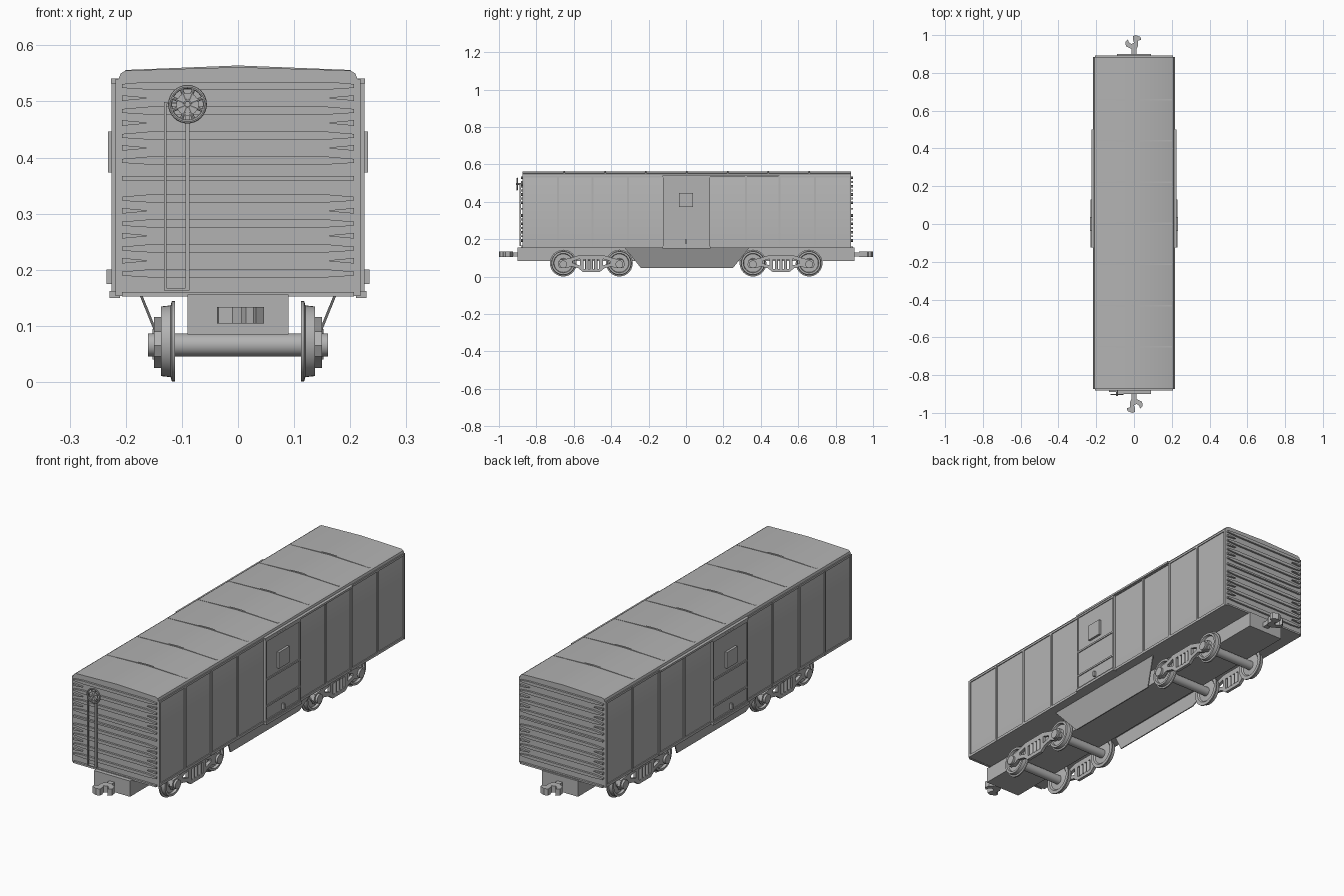
import bpy, bmesh, math
from mathutils import Matrix, Vector

old = bpy.data.objects.get("Cube")
if old:
    bpy.data.objects.remove(old, do_unlink=True)

grey = bpy.data.materials.new("plain grey")
grey.use_nodes = True
GREY = (0.45, 0.45, 0.45, 1)
grey.diffuse_color = GREY
grey.node_tree.nodes["Principled BSDF"].inputs["Base Color"].default_value = GREY
parts = []


def finish(name, bm, mirror=False):
    bmesh.ops.recalc_face_normals(bm, faces=bm.faces)
    mesh = bpy.data.meshes.new(name)
    bm.to_mesh(mesh)
    bm.free()
    mesh.materials.append(grey)
    ob = bpy.data.objects.new(name, mesh)
    bpy.context.collection.objects.link(ob)
    if mirror:
        ob.modifiers.new("both sides", "MIRROR")
    parts.append(ob)
    return ob


def place(axis, p, t):
    return {"x": (t, p[0], p[1]), "y": (p[0], t, p[1]), "z": (p[0], p[1], t)}[axis]


def prism(bm, axis, pts, a, b):
    """Extrude a flat outline along an axis from a to b."""
    lo = [bm.verts.new(place(axis, p, a)) for p in pts]
    hi = [bm.verts.new(place(axis, p, b)) for p in pts]
    bm.faces.new(lo)
    bm.faces.new(hi)
    for i in range(len(pts)):
        j = (i + 1) % len(pts)
        bm.faces.new((lo[i], lo[j], hi[j], hi[i]))


def box(bm, x0, x1, y0, y1, z0, z1):
    prism(bm, "z", [(x0, y0), (x1, y0), (x1, y1), (x0, y1)], z0, z1)


def rod(bm, p, q, r, n=16):
    p, q = Vector(p), Vector(q)
    d = q - p
    m = Matrix.Translation((p + q) / 2) @ d.to_track_quat("Z", "Y").to_matrix().to_4x4()
    bmesh.ops.create_cone(bm, cap_ends=True, segments=n, radius1=r, radius2=r,
                          depth=d.length, matrix=m)


def lathe(bm, profile, axis, centre, n=40):
    """Spin a closed (radius, distance) outline about an axis."""
    rows = []
    for i in range(n):
        a = 2 * math.pi * i / n
        rows.append([bm.verts.new(Vector(centre) + Vector(
            place(axis, (r * math.cos(a), r * math.sin(a)), t))) for r, t in profile])
    for i in range(n):
        r, s = rows[i], rows[(i + 1) % n]
        for j in range(len(profile)):
            k = (j + 1) % len(profile)
            bm.faces.new((r[j], r[k], s[k], s[j]))


Y0, Y1 = -0.873, 0.883      # ends of the body
FLOOR, EAVE = 0.153, 0.54   # body bottom and top of the sides

# Body shell with a shallow peaked roof
half = [(0.213, FLOOR), (0.213, EAVE), (0.209, 0.55), (0.2, 0.555), (0, 0.561)]
bm = bmesh.new()
prism(bm, "y", half + [(-x, z) for x, z in reversed(half[:-1])], Y0, Y1)
finish("body", bm)

# Roof seams
bm = bmesh.new()
for i in range(7):
    y = -0.65 + i * 0.218
    prism(bm, "y", [(-0.205, 0.55), (0.205, 0.55), (0.2, 0.556), (0, 0.564), (-0.2, 0.556)],
          y - 0.004, y + 0.004)
finish("roof_seams", bm)

# Side posts and chords
bm = bmesh.new()
for y in (Y0 + 0.005, -0.685, -0.5, -0.31, 0.32, 0.5, 0.69, Y1 - 0.005):
    box(bm, 0.21, 0.218, y - 0.005, y + 0.005, FLOOR, EAVE)
box(bm, 0.21, 0.217, Y0, Y1, 0.53, EAVE)
box(bm, 0.21, 0.217, Y0, Y1, FLOOR, 0.165)
finish("side_posts", bm, True)

# Sliding door, its tracks, plate and latch
bm = bmesh.new()
box(bm, 0.21, 0.221, -0.122, 0.126, 0.163, 0.535)
for y in (-0.122, 0.12):
    box(bm, 0.21, 0.225, y, y + 0.007, 0.163, 0.535)
for z in (0.165, 0.23, 0.35, 0.527):
    box(bm, 0.21, 0.225, -0.122, 0.126, z - 0.004, z + 0.004)
finish("door", bm, True)
bm = bmesh.new()
box(bm, 0.21, 0.226, -0.125, 0.5, 0.532, 0.541)
box(bm, 0.21, 0.229, -0.125, 0.13, 0.15, 0.162)
finish("door_tracks", bm, True)
bm = bmesh.new()
box(bm, 0.215, 0.232, -0.037, 0.037, 0.373, 0.446)
finish("door_plate", bm, True)
bm = bmesh.new()
box(bm, 0.215, 0.234, -0.004, 0.004, 0.175, 0.2)
finish("door_latch", bm, True)

# Pressed end ribs, the same at both ends
bm = bmesh.new()
for y, s in ((Y0, -1), (Y1, 1)):
    a, b = y - s * 0.002, y + s * 0.009
    for base in (0.528, 0.327):
        for i in range(4):
            z = base - i * 0.0445
            prism(bm, "y", [(-0.207, z - 0.004), (-0.16, z - 0.007), (0.16, z - 0.007),
                            (0.207, z - 0.004), (0.207, z + 0.003), (0.16, z + 0.007),
                            (-0.16, z + 0.007), (-0.207, z + 0.003)], a, b)
            if i < 3:   # short wedges between the long ribs
                w = z - 0.022
                for m in (-1, 1):
                    prism(bm, "y", [(m * 0.207, w - 0.005), (m * 0.163, w - 0.001),
                                    (m * 0.163, w + 0.001), (m * 0.207, w + 0.005)], a, b)
    for z in (0.363, 0.156):
        box(bm, -0.207, 0.207, min(a, b), max(a, b), z - 0.004, z + 0.004)
finish("end_ribs", bm)

# Centre sill and slanted side skirts
bm = bmesh.new()
box(bm, -0.09, 0.09, -0.9, 0.9, 0.085, 0.156)
finish("centre_sill", bm)
bm = bmesh.new()
outer = [(0.176, -0.33, 0.156), (0.176, 0.34, 0.156), (0.131, 0.25, 0.045), (0.131, -0.24, 0.045)]
va = [bm.verts.new(p) for p in outer]
vb = [bm.verts.new((x - 0.005, y, z)) for x, y, z in outer]
bm.faces.new(va)
bm.faces.new(vb)
for i in range(4):
    j = (i + 1) % 4
    bm.faces.new((va[i], va[j], vb[j], vb[i]))
finish("side_skirt", bm, True)


def frame_mesh():
    """Cast truck side frame with window openings."""
    arm = [(0.045, 0.025), (0.07, 0.045), (0.11, 0.055), (0.13, 0.045), (0.17, 0.045),
           (0.18, 0.065), (0.17, 0.09), (0.12, 0.097), (0.06, 0.116)]
    hole = [(0.062, 0.06), (0.1, 0.072), (0.1, 0.083), (0.062, 0.095)]
    window = [(-0.042, 0.042), (0.042, 0.042), (0.042, 0.092), (-0.042, 0.092)]
    cu = bpy.data.curves.new("frame_outline", "CURVE")
    cu.dimensions, cu.fill_mode, cu.extrude = "2D", "BOTH", 0.007
    for loop in (arm + [(-y, z) for y, z in reversed(arm)], hole,
                 [(-y, z) for y, z in hole], window):
        sp = cu.splines.new("POLY")
        sp.points.add(len(loop) - 1)
        for pt, (y, z) in zip(sp.points, loop):
            pt.co = (y, z, 0, 1)
        sp.use_cyclic_u = True
    ob = bpy.data.objects.new("frame_outline", cu)
    mesh = bpy.data.meshes.new_from_object(ob)
    bpy.data.objects.remove(ob)
    # outline plane becomes y-z, thickness runs along x
    mesh.transform(Matrix(((0, 0, 1, 0.143), (1, 0, 0, 0), (0, 1, 0, 0), (0, 0, 0, 1))))
    return mesh


# Trucks: side frames, springs, wheels and axles
frame = frame_mesh()
wheel = [(0.01, 0.114), (0.05, 0.118), (0.056, 0.112), (0.0715, 0.112), (0.0715, 0.118),
         (0.064, 0.12), (0.062, 0.137), (0.052, 0.137), (0.049, 0.127), (0.026, 0.127),
         (0.022, 0.137), (0.01, 0.137)]
for end, yc in (("front", -0.506), ("rear", 0.508)):
    bm = bmesh.new()
    bm.from_mesh(frame)
    bmesh.ops.remove_doubles(bm, verts=bm.verts, dist=0.00001)
    bmesh.ops.translate(bm, verts=bm.verts, vec=(0, yc, 0))
    finish(end + "_side_frame", bm, True)
    bm = bmesh.new()
    for dy in (-0.024, 0, 0.024):
        rod(bm, (0.143, yc + dy, 0.04), (0.143, yc + dy, 0.094), 0.009)
    finish(end + "_springs", bm, True)
    bm = bmesh.new()
    for dy in (-0.15, 0.15):
        lathe(bm, wheel, "x", (0, yc + dy, 0.0725))
    finish(end + "_wheels", bm, True)
    bm = bmesh.new()
    for dy in (-0.15, 0.15):
        rod(bm, (-0.16, yc + dy, 0.066), (0.16, yc + dy, 0.066), 0.0205, 24)
    finish(end + "_axles", bm)

# Hooked couplers, turned about the centre for the rear
claw = [(-0.012, -0.925), (-0.022, -0.945), (-0.02, -0.97), (-0.037, -0.975), (-0.035, -0.99),
        (-0.01, -1.0), (0.006, -0.995), (0.006, -0.978), (0, -0.96), (0.014, -0.952),
        (0.028, -0.962), (0.032, -0.978), (0.046, -0.965), (0.043, -0.942), (0.012, -0.925)]
for end, s in (("front", 1), ("rear", -1)):
    bm = bmesh.new()
    prism(bm, "z", [(s * x, s * y) for x, y in claw], 0.104, 0.134)
    box(bm, -0.013, 0.013, min(-0.89 * s, -0.93 * s), max(-0.89 * s, -0.93 * s), 0.108, 0.13)
    finish(end + "_coupler", bm)

# Hand brake: rimmed wheel with spokes, shaft, chain rod
cx, cz, wy = -0.09, 0.495, -0.903
bm = bmesh.new()
rim = [(0.031 + 0.0035 * math.cos(a * math.pi / 4), 0.0035 * math.sin(a * math.pi / 4))
       for a in range(8)]
lathe(bm, rim, "y", (cx, wy, cz), 32)
rod(bm, (cx, wy - 0.002, cz), (cx, wy + 0.003, cz), 0.02, 24)
for i in range(8):
    a = (i + 0.5) * math.pi / 4
    rod(bm, (cx, wy, cz), (cx + 0.031 * math.cos(a), wy, cz + 0.031 * math.sin(a)), 0.003, 8)
rod(bm, (cx, Y0, cz), (cx, wy - 0.007, cz), 0.005)
finish("brake_wheel", bm)
bm = bmesh.new()
box(bm, cx - 0.004, cx + 0.004, -0.891, -0.882, 0.163, cz)
box(bm, -0.132, -0.127, -0.889, -0.884, 0.163, 0.499)
for z in (0.165, 0.497):
    box(bm, -0.132, cx, -0.889, -0.87, z - 0.002, z + 0.002)
finish("brake_rods", bm)

# Smooth the round parts, keep edges crisp
bpy.ops.object.select_all(action="DESELECT")
for ob in parts:
    ob.select_set(True)
bpy.context.view_layer.objects.active = parts[0]
bpy.ops.object.shade_smooth_by_angle(angle=math.radians(30))
